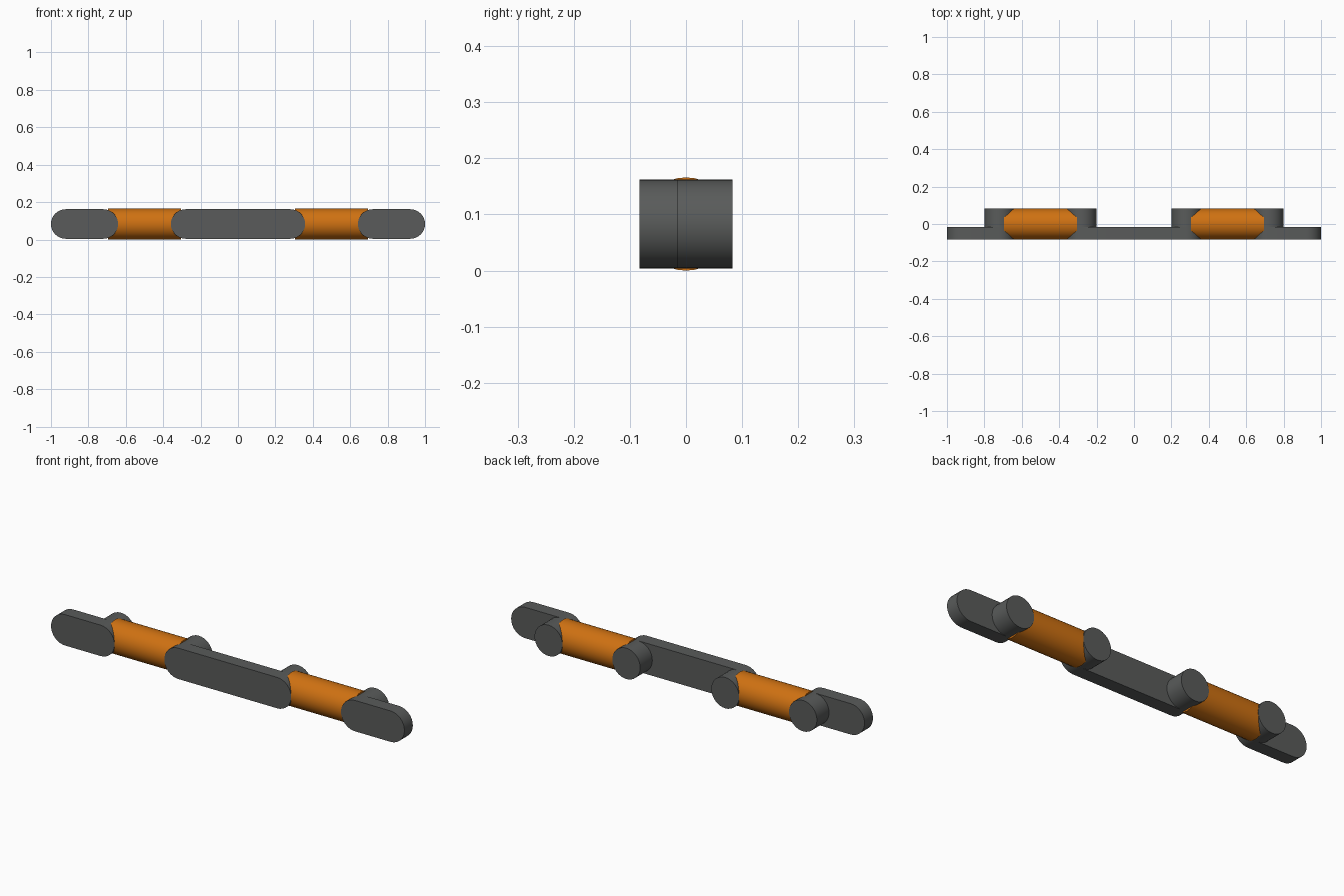
import bpy, bmesh, math

if "Cube" in bpy.data.objects:
    bpy.data.objects.remove(bpy.data.objects["Cube"])

ZC = 0.083         # chain centre height
R = 0.079          # grey link radius
HALF = 0.083       # half depth, also bar radius
SPLIT = -0.015     # back face of the front plates


def material(name, rgb):
    mat = bpy.data.materials.new(name)
    mat.diffuse_color = (*rgb, 1)
    mat.use_nodes = True
    mat.node_tree.nodes["Principled BSDF"].inputs["Base Color"].default_value = mat.diffuse_color
    return mat


grey = material("dark_grey", (0.1, 0.105, 0.103))
orange = material("orange", (0.62, 0.165, 0.006))


def finish(bm, name, mat):
    bmesh.ops.recalc_face_normals(bm, faces=bm.faces)
    me = bpy.data.meshes.new(name)
    bm.to_mesh(me)
    bm.free()
    ob = bpy.data.objects.new(name, me)
    bpy.context.collection.objects.link(ob)
    me.materials.append(mat)
    bpy.ops.object.select_all(action='DESELECT')
    ob.select_set(True)
    bpy.context.view_layer.objects.active = ob
    bpy.ops.object.shade_smooth_by_angle(angle=math.radians(30))


def slab(name, xa, xb, y0, y1, half_seg=16):
    """Round-ended outline between arc centres xa and xb, extruded along y."""
    pts = []
    for cx, start in ((xb, -math.pi / 2), (xa, math.pi / 2)):
        for i in range(half_seg + 1):
            if xa == xb and i == half_seg:
                continue
            a = start + math.pi * i / half_seg
            pts.append((cx + R * math.cos(a), ZC + R * math.sin(a)))
    bm = bmesh.new()
    face = bm.faces.new([bm.verts.new((x, y0, z)) for x, z in pts])
    ext = bmesh.ops.extrude_face_region(bm, geom=[face])
    verts = [g for g in ext['geom'] if isinstance(g, bmesh.types.BMVert)]
    bmesh.ops.translate(bm, verts=verts, vec=(0, y1 - y0, 0))
    # extrusion keeps the starting cap only if it is still present
    if not any(all(abs(v.co.y - y0) < 1e-6 for v in f.verts) for f in bm.faces):
        bmesh.ops.holes_fill(bm, edges=bm.edges)
    finish(bm, name, grey)


def bar(name, x0, x1):
    bm = bmesh.new()
    bmesh.ops.create_cone(bm, cap_ends=True, segments=32, radius1=HALF,
                          radius2=HALF, depth=x1 - x0)
    for v in bm.verts:
        x, y, z = v.co
        v.co = ((x0 + x1) / 2 + z, x, ZC + y)
    finish(bm, name, orange)


# Front plates
slab("middle_plate", -0.28, 0.28, -HALF, SPLIT)
for side, s in (("left", -1), ("right", 1)):
    a, b = sorted((s * (1 - R), s * 0.72))
    slab(side + "_end_plate", a, b, -HALF, SPLIT)
    # Round posts behind the plates
    slab(side + "_outer_post", s * 0.72, s * 0.72, SPLIT, HALF)
    slab(side + "_inner_post", s * 0.28, s * 0.28, SPLIT, HALF)
    # Orange bar joining the posts
    a, b = sorted((s * 0.305, s * 0.695))
    bar(side + "_bar", a, b)
